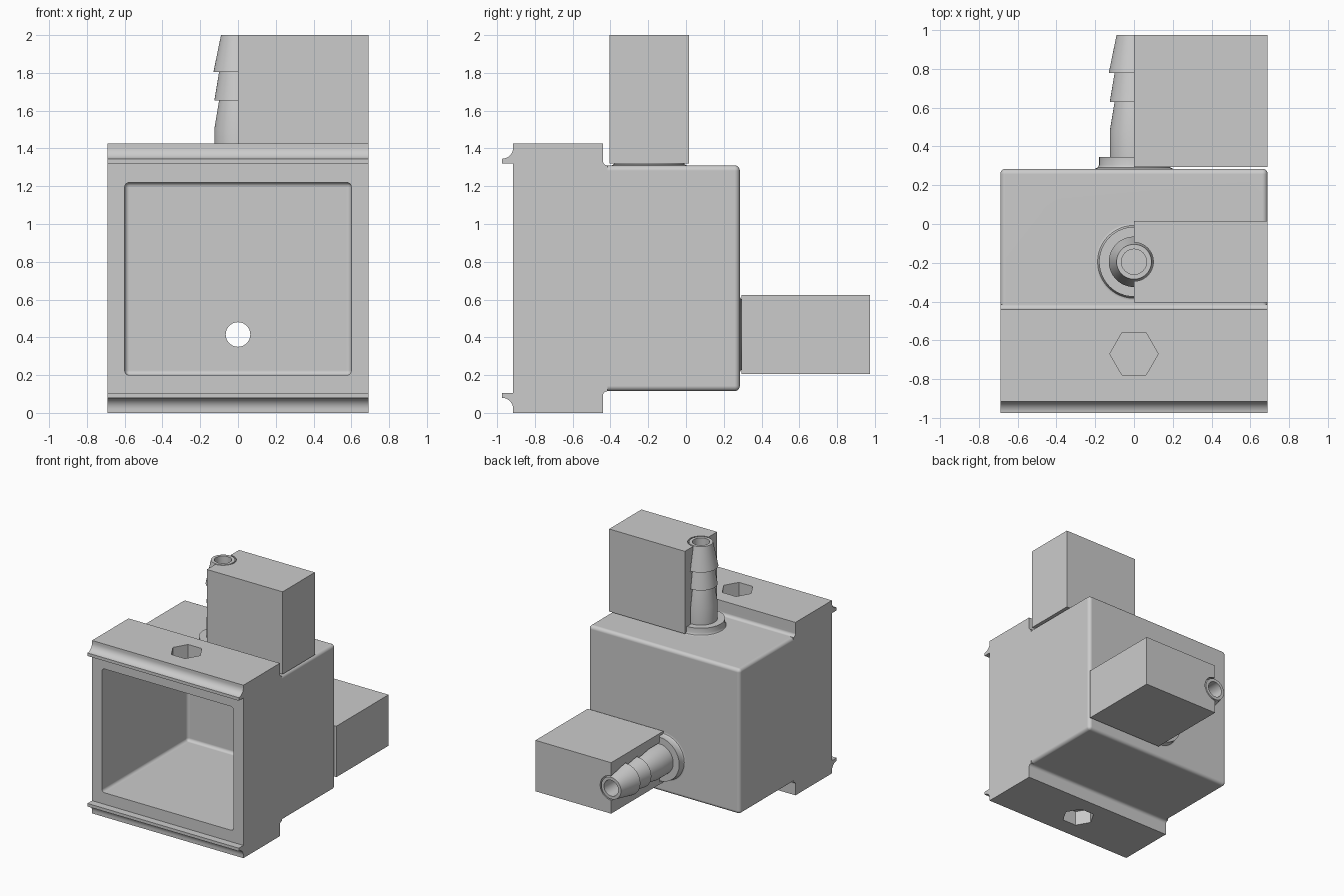
import bpy, bmesh, math
from mathutils import Matrix, Vector

if "Cube" in bpy.data.objects:
    bpy.data.objects.remove(bpy.data.objects["Cube"], do_unlink=True)

grey = bpy.data.materials.new("plain grey")
grey.use_nodes = True
COLOUR = (0.6, 0.6, 0.6, 1)
grey.diffuse_color = COLOUR
grey.node_tree.nodes["Principled BSDF"].inputs["Base Color"].default_value = COLOUR


def finish(name, bm, helper=False):
    bmesh.ops.recalc_face_normals(bm, faces=bm.faces)
    mesh = bpy.data.meshes.new(name)
    bm.to_mesh(mesh)
    bm.free()
    mesh.materials.append(grey)
    obj = bpy.data.objects.new(name, mesh)
    bpy.context.collection.objects.link(obj)
    obj.hide_render = helper
    return obj


def box(name, low, high, round_by=0, helper=False):
    bm = bmesh.new()
    bmesh.ops.create_cube(bm, size=1)
    low, high = Vector(low), Vector(high)
    for v in bm.verts:
        v.co = Vector(c * s for c, s in zip(v.co, high - low)) + (low + high) / 2
    if round_by:
        bmesh.ops.bevel(bm, geom=bm.edges[:], offset=round_by, segments=5,
                        profile=0.5, affect='EDGES')
    return finish(name, bm, helper)


def lathe(name, profile, place, sides=48, helper=False):
    """Solid of revolution from (height, radius) pairs."""
    bm = bmesh.new()
    rings = [[bm.verts.new((r * math.cos(math.tau * i / sides),
                            r * math.sin(math.tau * i / sides), h))
              for i in range(sides)] for h, r in profile]
    for a, b in zip(rings, rings[1:]):
        for i in range(sides):
            j = (i + 1) % sides
            bm.faces.new((a[i], a[j], b[j], b[i]))
    bm.faces.new(rings[0])
    bm.faces.new(rings[-1])
    bm.transform(place)
    return finish(name, bm, helper)


def combine(target, tool, operation):
    mod = target.modifiers.new("combine", 'BOOLEAN')
    mod.operation, mod.solver, mod.object = operation, 'EXACT', tool
    bpy.context.view_layer.objects.active = target
    bpy.ops.object.modifier_apply(modifier=mod.name)
    bpy.data.objects.remove(tool, do_unlink=True)


def arc(y, z, r, start, end, steps=8):
    return [(y + r * math.cos(math.radians(start + (end - start) * i / steps)),
             z + r * math.sin(math.radians(start + (end - start) * i / steps)))
            for i in range(steps + 1)]


HALF, MID = 0.69, 0.7125

# Front flange with clip lips: upper half profile mirrored about its middle
upper = [(-0.915, 1.32), (-0.975, 1.32)]
upper += arc(-0.975, 1.405, 0.06, -90, 0)
upper += [(-0.915, 1.425), (-0.44, 1.425)]
upper += arc(-0.415, 1.335, 0.025, 180, 270)
outline = upper + [(y, 2 * MID - z) for y, z in reversed(upper)]
bm = bmesh.new()
face = bm.faces.new([bm.verts.new((-HALF, y, z)) for y, z in outline])
side = bmesh.ops.extrude_face_region(bm, geom=[face])["geom"]
bmesh.ops.translate(bm, vec=(2 * HALF, 0, 0),
                    verts=[v for v in side if isinstance(v, bmesh.types.BMVert)])
housing = finish("housing", bm)

# Rounded box behind the flange
combine(housing, box("rear_box", (-HALF, -0.7, 2 * MID - 1.31), (HALF, 0.285, 1.31), 0.028), 'UNION')

# Hose barbs on the top and the back
barb = [(-0.05, 0.2), (0, 0.2), (0.006, 0.188), (0.02, 0.18), (0.06, 0.18),
        (0.06, 0.125), (0.195, 0.125), (0.345, 0.1), (0.345, 0.125),
        (0.495, 0.1), (0.495, 0.13), (0.69, 0.09)]
clearance = [(h, r + 0.01) for h, r in barb] + [(0.8, 0.1)]
bore = [(-0.2, 0.065), (0.8, 0.065)]
top_place = Matrix.Translation((0, -0.195, 1.31))
back_place = Matrix.Translation((0, 0.285, 0.415)) @ Matrix.Rotation(-math.pi / 2, 4, 'X')
places = (top_place, back_place)
for place in places:
    combine(housing, lathe("hose_barb", barb, place), 'UNION')

# Open cavity, bores and blind nut pockets
combine(housing, box("cavity", (-0.6, -1.3, 0.2), (0.6, 0.2, 1.22), 0.025, True), 'DIFFERENCE')
for place in places:
    combine(housing, lathe("bore", bore, place, helper=True), 'DIFFERENCE')
for z in (0, 2 * MID):
    pocket = lathe("nut_pocket", [(-0.12, 0.125), (0.12, 0.125)],
                   Matrix.Translation((0, -0.67, z)), 6, True)
    combine(housing, pocket, 'DIFFERENCE')

# Support blocks, hollowed with a gap around half of each barb
top_support = box("top_support", (0, -0.405, 1.32), (HALF, 0.015, 2))
back_support = box("back_support", (0, 0.295, 0.205), (HALF, 0.975, 0.625))
for support, place in zip((top_support, back_support), places):
    combine(support, lathe("barb_gap", clearance, place, helper=True), 'DIFFERENCE')

# Smooth rounds, sharp corners, flat broad faces
for obj in (housing, top_support, back_support):
    bpy.ops.object.select_all(action='DESELECT')
    obj.select_set(True)
    bpy.context.view_layer.objects.active = obj
    bpy.ops.object.shade_smooth_by_angle(angle=math.radians(30))
    weighted = obj.modifiers.new("flat broad faces", 'WEIGHTED_NORMAL')
    weighted.keep_sharp = True
